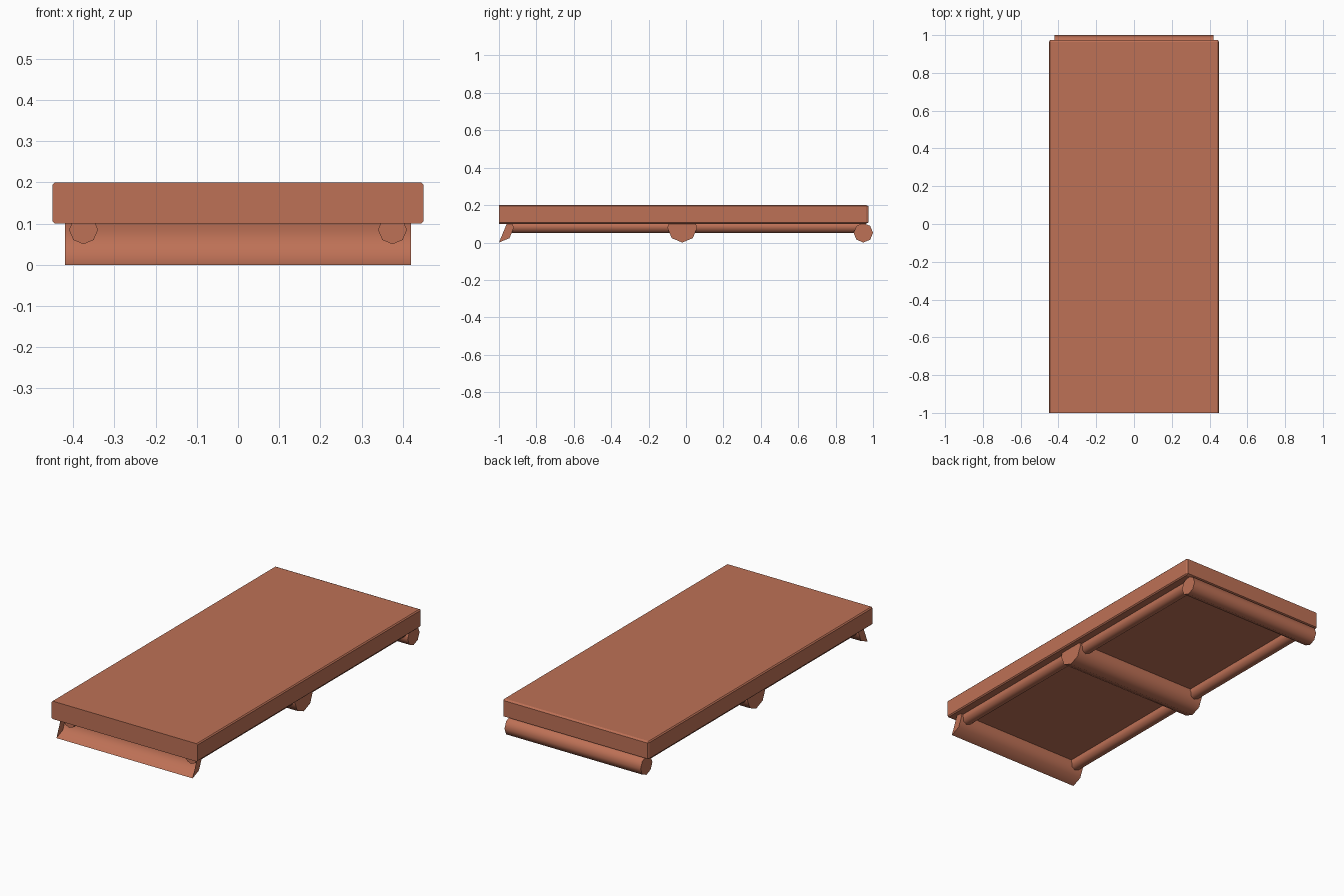
import bpy, bmesh, math

if "Cube" in bpy.data.objects:
    bpy.data.objects.remove(bpy.data.objects["Cube"])

clay = bpy.data.materials.new("terracotta")
clay.diffuse_color = (0.515, 0.165, 0.093, 1)
clay.use_nodes = True
clay.node_tree.nodes["Principled BSDF"].inputs["Base Color"].default_value = clay.diffuse_color


def finish(bm, name, smooth=True):
    bmesh.ops.recalc_face_normals(bm, faces=bm.faces)
    me = bpy.data.meshes.new(name)
    bm.to_mesh(me)
    bm.free()
    ob = bpy.data.objects.new(name, me)
    bpy.context.collection.objects.link(ob)
    me.materials.append(clay)
    for p in me.polygons:
        p.use_smooth = smooth
    if smooth:
        bpy.ops.object.select_all(action='DESELECT')
        ob.select_set(True)
        bpy.context.view_layer.objects.active = ob
        bpy.ops.object.shade_smooth_by_angle(angle=math.radians(50))
    return ob


def bar(name, axis, centre, radius, a, b, sides=8, start=0, steps=None):
    """Eight sided bar along x or y; with fewer steps it is an open trough."""
    full = steps is None
    count = sides if full else steps + 1
    bm = bmesh.new()
    rings = []
    for t in (a, b):
        ring = []
        for i in range(count):
            ang = start + i * math.tau / sides
            u, w = centre[0] + radius * math.cos(ang), centre[1] + radius * math.sin(ang)
            ring.append(bm.verts.new((t, u, w) if axis == 'x' else (u, t, w)))
        rings.append(ring)
    for i in range(count if full else count - 1):
        j = (i + 1) % count
        bm.faces.new((rings[0][i], rings[0][j], rings[1][j], rings[1][i]))
    for ring in rings:
        bm.faces.new(ring)
    return finish(bm, name)


# Top slab: flat front end, slightly bevelled sides and back
bm = bmesh.new()
bmesh.ops.create_cube(bm, size=1)
for v in bm.verts:
    v.co.x *= 0.9
    v.co.y = v.co.y * 0.9875 - 0.00625
    v.co.z = v.co.z * 0.1 + 0.15
edges = [e for e in bm.edges if any(v.co.y > 0 for v in e.verts)]
bmesh.ops.bevel(bm, geom=edges, offset=0.006, segments=1, affect='EDGES')
for v in bm.verts:
    v.co.y *= 2
finish(bm, "slab", False)

# Cross logs: whole ones at the middle and back, half trough open at the front
bar("middle_log", 'x', (-0.02, 0.08), 0.08, -0.42, 0.42)
bar("back_log", 'x', (0.948, 0.052), 0.052, -0.42, 0.42)
bar("front_half_log", 'x', (-1.0, 0.08), 0.08, -0.42, 0.42, start=-math.pi / 2, steps=3)

# Long side rails
for side, label in ((-1, "left"), (1, "right")):
    bar(label + "_rail", 'y', (side * 0.375, 0.085), 0.035, -0.95, 0.95)
